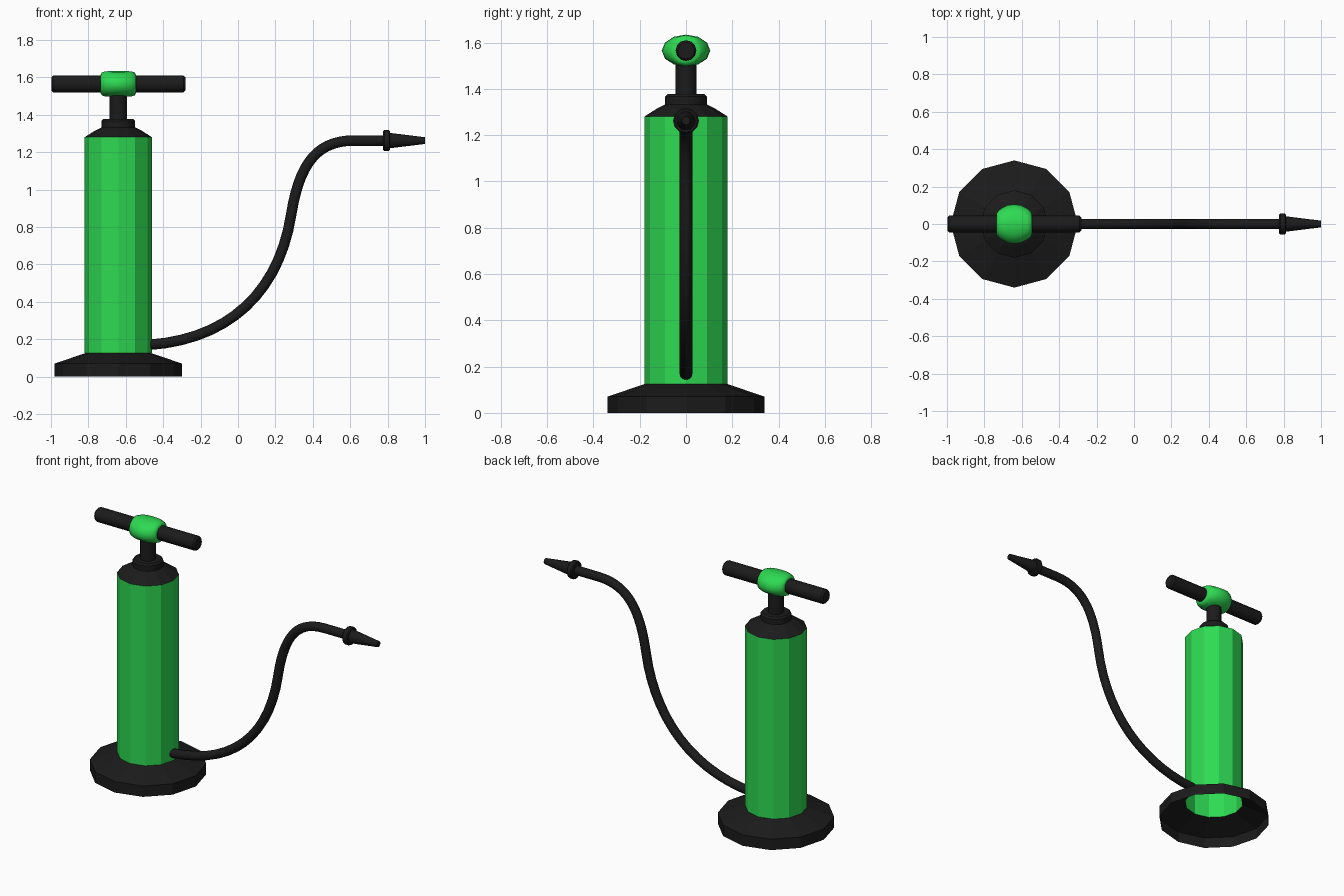
import bpy, bmesh, math
from mathutils import Vector

if "Cube" in bpy.data.objects:
    bpy.data.objects.remove(bpy.data.objects["Cube"])

CX = -0.64   # pump axis
HZ = 1.565   # handle height
NZ = 1.262   # nozzle height


def material(name, rgb):
    m = bpy.data.materials.new(name)
    m.diffuse_color = (*rgb, 1)
    m.use_nodes = True
    m.node_tree.nodes["Principled BSDF"].inputs["Base Color"].default_value = m.diffuse_color
    return m


GREEN = material("green", (0.027, 0.70, 0.085))
BLACK = material("black", (0.011, 0.011, 0.011))


def loft(name, sections, mat, axis='Z', origin=(0, 0, 0), n=12, cap0=True, cap1=True, angle=None):
    """Skin elliptical rings given as (position along axis, radius a, radius b)."""
    bm = bmesh.new()
    rings = []
    for p, a, b in sections:
        ring = []
        for i in range(n):
            t = 2 * math.pi * i / n
            u, v = a * math.cos(t), b * math.sin(t)
            co = (u, v, p) if axis == 'Z' else (p, u, v)
            ring.append(bm.verts.new(Vector(co) + Vector(origin)))
        rings.append(ring)
    for r, s in zip(rings, rings[1:]):
        for i in range(n):
            j = (i + 1) % n
            bm.faces.new((r[i], r[j], s[j], s[i]))
    if cap0:
        bm.faces.new(rings[0][::-1])
    if cap1:
        bm.faces.new(rings[-1])
    me = bpy.data.meshes.new(name)
    bm.to_mesh(me)
    bm.free()
    ob = bpy.data.objects.new(name, me)
    bpy.context.collection.objects.link(ob)
    me.materials.append(mat)
    if angle:
        bpy.ops.object.select_all(action='DESELECT')
        ob.select_set(True)
        bpy.context.view_layer.objects.active = ob
        bpy.ops.object.shade_smooth_by_angle(angle=math.radians(angle))
    return ob


def lathe(name, profile, mat, **kw):
    return loft(name, [(p, r, r) for p, r in profile], mat, **kw)


axis_pos = (CX, 0, 0)

# Foot, open underneath, and the hollow barrel
lathe("base", [(0, 0.34), (0.07, 0.34), (0.125, 0.178)], BLACK,
      origin=axis_pos, cap0=False, cap1=False)
lathe("barrel", [(0.125, 0.18), (1.28, 0.18)], GREEN,
      origin=axis_pos, cap0=False, cap1=False)

# Barrel cap, collar and piston rod
lathe("barrel_cap", [(1.28, 0.18), (1.315, 0.125), (1.335, 0.085)], BLACK,
      origin=axis_pos, cap0=False)
lathe("cap_collar", [(1.32, 0.09), (1.367, 0.09), (1.377, 0.08)], BLACK,
      origin=axis_pos, angle=40)
lathe("piston_rod", [(1.36, 0.046), (1.55, 0.046)], BLACK, origin=axis_pos, angle=40)

# Handle bar and rounded hub
lathe("handle_bar", [(-0.358, 0.036), (-0.348, 0.045), (0.348, 0.045), (0.358, 0.036)],
      BLACK, axis='X', origin=(CX, 0, HZ), angle=40)
half = [(0.094, 0.058, 0.050), (0.088, 0.068, 0.061), (0.070, 0.083, 0.067), (0.035, 0.101, 0.069)]
hub = [(-x, a, b) for x, a, b in half] + [(0, 0.105, 0.069)] + half[::-1]
loft("handle_hub", hub, GREEN, axis='X', origin=(CX, 0, HZ), angle=60)

# Hose swept along an S-shaped curve
cu = bpy.data.curves.new("hose", 'CURVE')
cu.dimensions = '3D'
cu.bevel_depth = 0.028
cu.bevel_resolution = 4
cu.resolution_u = 14
cu.use_fill_caps = True
path = [  # left handle, point, right handle (x, z)
    ((-0.60, 0.165), (-0.475, 0.17), (-0.05, 0.20)),
    ((0.22, 0.45), (0.285, 0.87), (0.33, 1.15)),
    ((0.43, NZ), (0.62, NZ), (0.68, NZ)),
    ((0.74, NZ), (0.80, NZ), (0.82, NZ)),
]
sp = cu.splines.new('BEZIER')
sp.bezier_points.add(len(path) - 1)
for bp, (l, c, r) in zip(sp.bezier_points, path):
    bp.handle_left_type = bp.handle_right_type = 'FREE'
    bp.handle_left, bp.co, bp.handle_right = [(x, 0, z) for x, z in (l, c, r)]
cu.materials.append(BLACK)
bpy.context.collection.objects.link(bpy.data.objects.new("hose", cu))

# Nozzle flange and tapered tip
lathe("nozzle_flange", [(0.776, 0.050), (0.782, 0.056), (0.807, 0.056), (0.813, 0.050)],
      BLACK, axis='X', origin=(0, 0, NZ), angle=40)
lathe("nozzle_tip", [(0.80, 0.042), (0.82, 0.040), (1.0, 0.018)],
      BLACK, axis='X', origin=(0, 0, NZ), angle=40)
